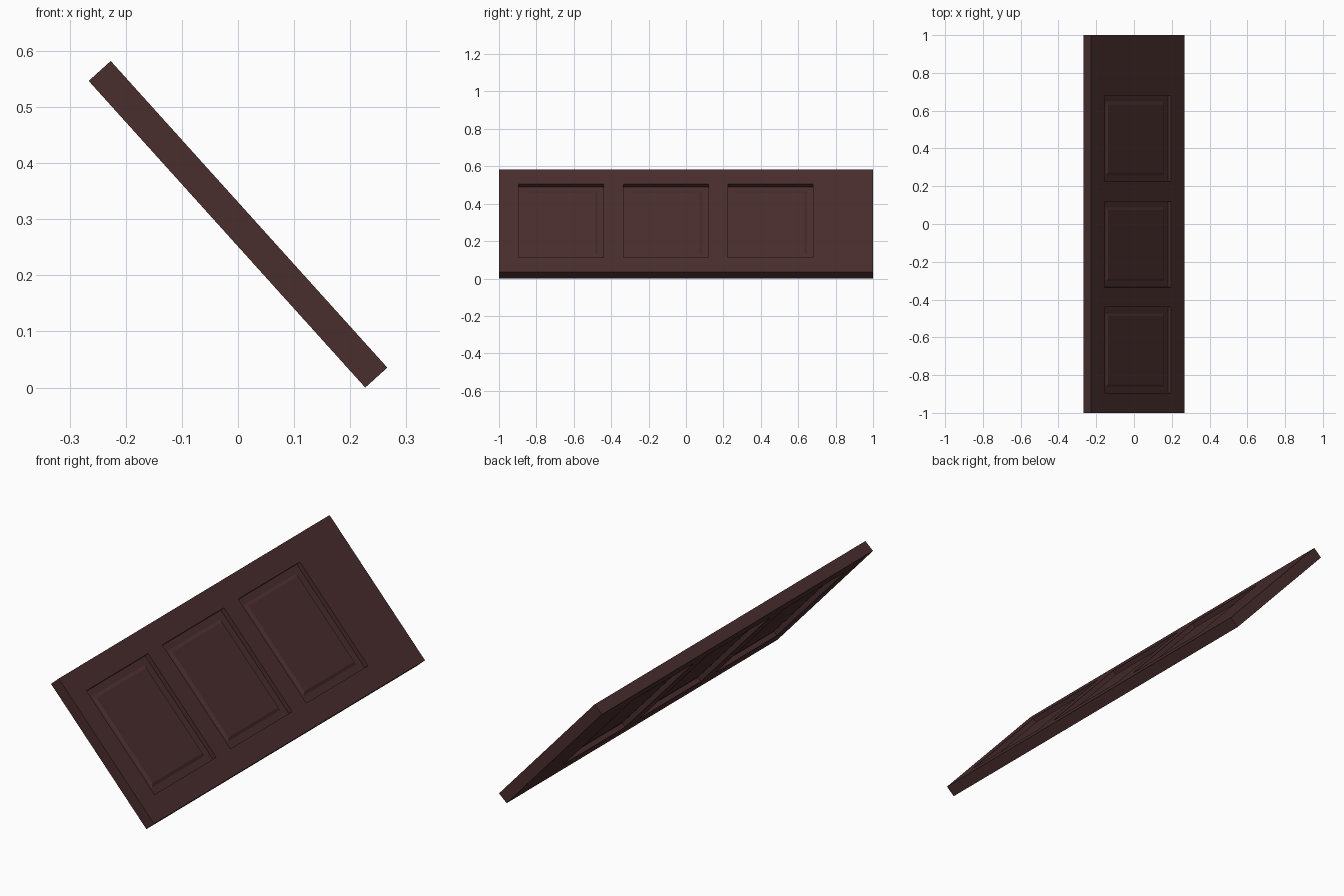
import bpy, bmesh, math
from mathutils import Matrix

if "Cube" in bpy.data.objects:
    bpy.data.objects.remove(bpy.data.objects["Cube"])

WIDTH, THICK = 0.736, 0.053
TILT = math.radians(-42.05)

# dark brown wood
wood = bpy.data.materials.new("dark_brown_wood")
wood.diffuse_color = (0.068, 0.027, 0.027, 1)
wood.use_nodes = True
wood.node_tree.nodes["Principled BSDF"].inputs["Base Color"].default_value = wood.diffuse_color

# slab divided so that each panel is one face on front and back
ys = [-1.0]
for start in (-0.895, -0.335, 0.225):
    ys += [start, start + 0.455]
ys.append(1.0)
zs = [-WIDTH / 2, -0.263, 0.263, WIDTH / 2]
h = THICK / 2

bm = bmesh.new()
grid = {(s, i, j): bm.verts.new((s * h, y, z))
        for s in (-1, 1) for i, y in enumerate(ys) for j, z in enumerate(zs)}
panels = []
ny, nz = len(ys) - 1, len(zs) - 1
for s in (-1, 1):
    for i in range(ny):
        for j in range(nz):
            f = bm.faces.new([grid[s, i, j], grid[s, i + 1, j],
                              grid[s, i + 1, j + 1], grid[s, i, j + 1]][::s])
            if j == 1 and i % 2 == 1:
                panels.append(f)
# edge strips around the slab
for i in range(ny):
    for j in (0, nz):
        bm.faces.new([grid[-1, i, j], grid[-1, i + 1, j], grid[1, i + 1, j], grid[1, i, j]])
for j in range(nz):
    for i in (0, ny):
        bm.faces.new([grid[-1, i, j], grid[-1, i, j + 1], grid[1, i, j + 1], grid[1, i, j]])
bmesh.ops.recalc_face_normals(bm, faces=bm.faces[:])

# panels: recess wall, flat floor, slightly raised centre field
for inset, depth in ((0.0005, -0.022), (0.032, 0.0), (0.014, 0.006)):
    bm.normal_update()
    bmesh.ops.inset_individual(bm, faces=panels, thickness=inset, depth=depth,
                               use_even_offset=True)

# lean the slab and stand it on the ground
bmesh.ops.transform(bm, matrix=Matrix.Rotation(TILT, 4, 'Y'), verts=bm.verts[:])
low = min(v.co.z for v in bm.verts)
bmesh.ops.translate(bm, vec=(0, 0, -low), verts=bm.verts[:])
bm.normal_update()

me = bpy.data.meshes.new("panelled_door")
bm.to_mesh(me)
bm.free()
me.materials.append(wood)
door = bpy.data.objects.new("panelled_door", me)
bpy.context.collection.objects.link(door)
